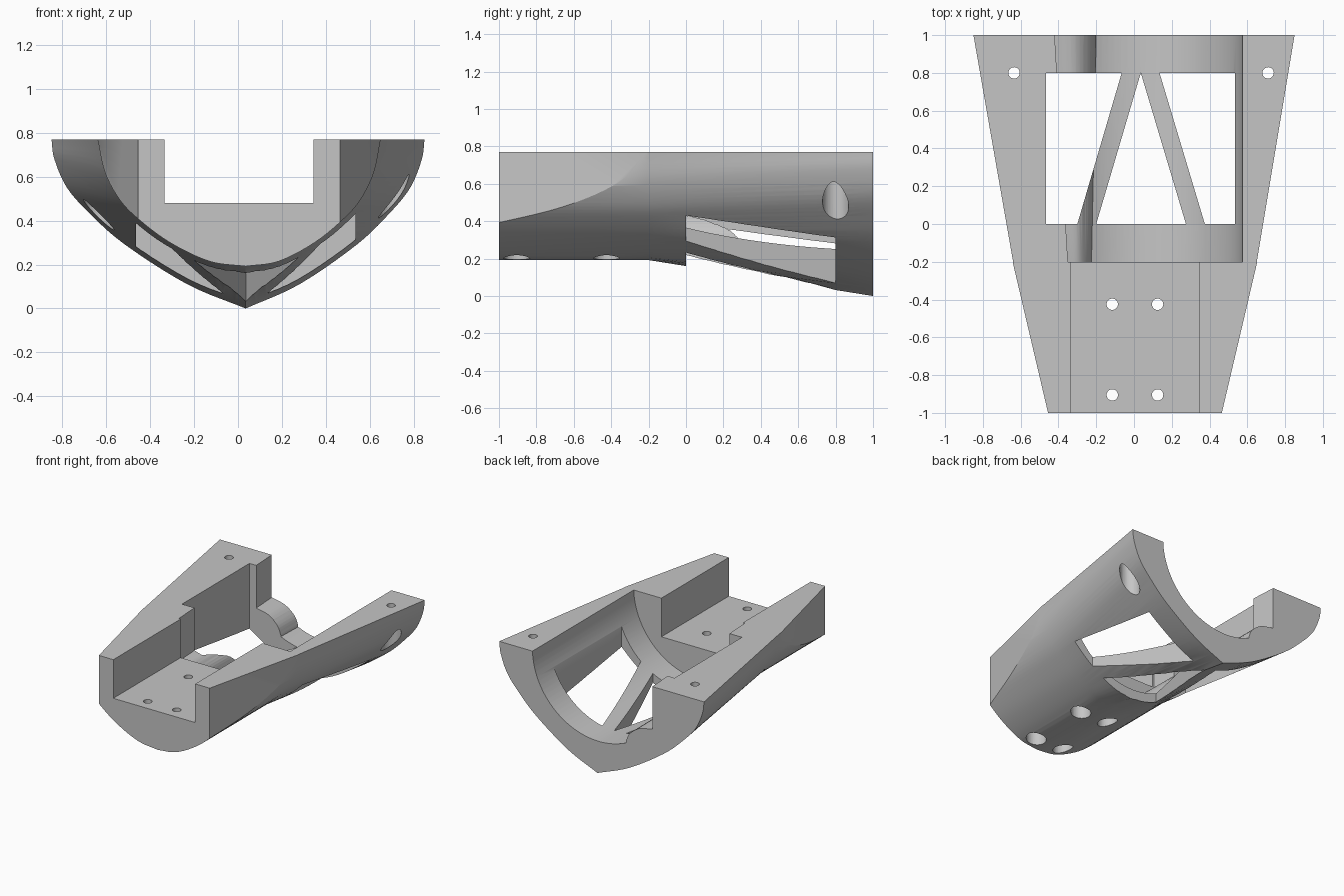
import bpy, bmesh, math
from mathutils import Vector

cube = bpy.data.objects.get("Cube")
if cube:
    bpy.data.objects.remove(cube, do_unlink=True)

KEEL_X = 0.035
GREY = (0.56, 0.56, 0.56, 1)

grey = bpy.data.materials.new("plain_grey")
grey.use_nodes = True
grey.diffuse_color = GREY
grey.node_tree.nodes["Principled BSDF"].inputs["Base Color"].default_value = GREY


def loft(name, rings):
    """Closed, outward-facing triangulated solid skinned through matching rings."""
    bm = bmesh.new()
    loops = [[bm.verts.new(p) for p in ring] for ring in rings]
    n = len(loops[0])
    for a, b in zip(loops, loops[1:]):
        for i in range(n):
            j = (i + 1) % n
            bm.faces.new((a[i], a[j], b[j], b[i]))
    bm.faces.new(list(reversed(loops[0])))
    bm.faces.new(loops[-1])
    bm.normal_update()
    bmesh.ops.triangulate(bm, faces=bm.faces[:])
    if bm.calc_volume(signed=True) < 0:
        bmesh.ops.reverse_faces(bm, faces=bm.faces[:])
    bm.normal_update()
    mesh = bpy.data.meshes.new(name)
    bm.to_mesh(mesh)
    bm.free()
    mesh.materials.append(grey)
    obj = bpy.data.objects.new(name, mesh)
    bpy.context.scene.collection.objects.link(obj)
    return obj


def prism(name, outline, z0, z1):
    return loft(name, [[(x, y, z) for x, y in outline] for z in (z0, z1)])


def cylinder(name, x, y, r, z0, z1, sides=32):
    turn = [2 * math.pi * i / sides for i in range(sides)]
    return prism(name, [(x + r * math.cos(a), y + r * math.sin(a)) for a in turn], z0, z1)


def smooth(points, steps=5):
    """Catmull-Rom curve through a few profile points."""
    p = [Vector(q) for q in points]
    p = [2 * p[0] - p[1]] + p + [2 * p[-1] - p[-2]]
    out = []
    for a, b, c, d in zip(p, p[1:], p[2:], p[3:]):
        for s in range(steps):
            t = s / steps
            out.append(0.5 * (2 * b + (c - a) * t + (2 * a - 5 * b + 4 * c - d) * t ** 2
                              + (3 * b - a - 3 * c + d) * t ** 3))
    return out + [p[-2]]


def section(half, left, right, y):
    """Hull cross-section: the half profile stretched to each side of the keel."""
    curve = smooth(half)
    ring = [(KEEL_X + u * (right - KEEL_X), y, z) for u, z in curve]
    ring += [(KEEL_X + u * (left - KEEL_X), y, z) for u, z in reversed(curve[:-1])]
    return ring


def solid_volume(mesh):
    """Signed volume, or zero where the mesh is empty, open or below the ground."""
    bm = bmesh.new()
    bm.from_mesh(mesh)
    sound = len(bm.faces) > 0 and all(e.is_manifold for e in bm.edges)
    sound = sound and min(v.co.z for v in bm.verts) > -0.01
    volume = bm.calc_volume(signed=True) if sound else 0
    bm.free()
    return volume


def cut(target, cutter):
    """Subtract the cutter, keeping the first solver result that is a sound solid."""
    cutter.hide_render = True
    before = solid_volume(target.data)
    mod = target.modifiers.new("cut", "BOOLEAN")
    mod.operation = "DIFFERENCE"
    mod.object = cutter
    shape = target.data
    for solver in ("MANIFOLD", "EXACT", "FLOAT"):
        mod.solver = solver
        bpy.context.view_layer.update()
        graph = bpy.context.evaluated_depsgraph_get()
        result = bpy.data.meshes.new_from_object(target.evaluated_get(graph))
        if before * 0.3 < solid_volume(result) < before - 1e-6:
            shape = result
            break
    target.modifiers.remove(mod)
    target.data = shape
    bpy.data.objects.remove(cutter, do_unlink=True)


# Hull: straight front run, flaring to a deeper keeled rear
front_half = [(1, 0.77), (0.95, 0.62), (0.85, 0.495), (0.72, 0.405), (0.51, 0.3), (0.245, 0.215), (0, 0.192)]
rear_half = [(1, 0.77), (0.985, 0.68), (0.92, 0.55), (0.8, 0.43), (0.62, 0.29), (0.3, 0.11), (0, 0)]
hull = loft("cradle_hull", [section(front_half, -0.64, 0.65, -1),
                            section(front_half, -0.64, 0.65, -0.2),
                            section(rear_half, -0.85, 0.85, 1)])


# Round rear cavity with a flat wall and rounded ledge on one side
def cavity_ring(wall, ledge, y):
    cx, cz, r = 0.025, 0.79, 0.55
    start = 2 * math.pi - math.acos((ledge - cx) / r)
    span = ledge - wall
    ring = [(wall, y, 1.2)]
    shelf = smooth([(wall, 0.45), (wall + 0.5 * span, 0.425), (wall + 0.86 * span, 0.365), (ledge, 0.3)], 4)
    ring += [(x, y, z) for x, z in shelf]
    for i in range(33):
        a = start + (2 * math.pi - start) * i / 32
        ring.append((cx + r * math.cos(a), y, cz + r * math.sin(a)))
    return ring + [(cx + r, y, 1.2)]


cut(hull, loft("cavity", [cavity_ring(-0.35, -0.225, -0.201),
                          cavity_ring(-0.423, -0.199, 1.05)]))

# Square front channel
cut(hull, prism("channel", [(-0.335, -1.2), (0.345, -1.2), (0.345, -0.1), (-0.335, -0.1)], 0.48, 1.3))

# Tapered flat sides at the front
cut(hull, prism("right_taper", [(-0.407, -1.2), (-0.455, -1), (-0.645, -0.19), (-1.3, -0.19), (-1.3, -1.2)], -0.5, 1.5))
cut(hull, prism("left_taper", [(0.417, -1.2), (0.465, -1), (0.655, -0.19), (1.3, -0.19), (1.3, -1.2)], -0.5, 1.5))

# Floor openings that leave two diagonal struts
windows = [
    [(-0.465, 0), (-0.3, 0), (-0.065, 0.8), (-0.465, 0.8)],
    [(-0.2, 0), (0.275, 0), (0.036, 0.8)],
    [(0.375, 0), (0.535, 0), (0.535, 0.8), (0.135, 0.8)],
]
for outline in windows:
    cut(hull, prism("window", outline, -0.5, 1.4))

# Screw holes with wide recesses from below
holes = [(-0.635, 0.8, 0.68), (0.71, 0.8, 0.68)]
holes += [(x, y, 0.37) for x in (-0.115, 0.125) for y in (-0.905, -0.425)]
for x, y, seat in holes:
    cut(hull, cylinder("screw_recess", x, y, 0.07, -0.5, seat))
    cut(hull, cylinder("screw_hole", x, y, 0.03, -0.5, 1.4))

# Smooth curved skin, crisp edges
bpy.ops.object.select_all(action="DESELECT")
hull.select_set(True)
bpy.context.view_layer.objects.active = hull
bpy.ops.object.shade_smooth_by_angle(angle=math.radians(25))
